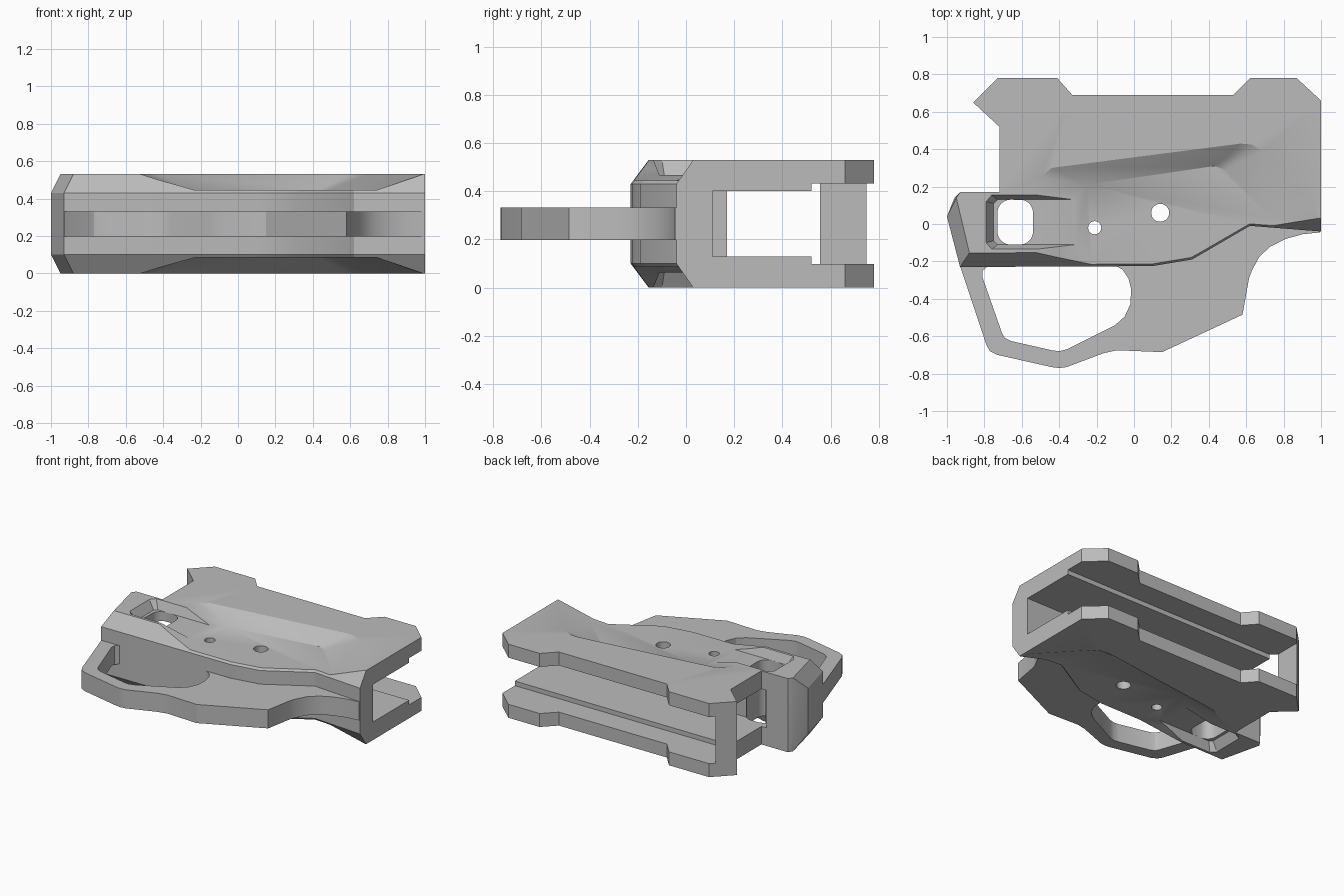
import bpy, bmesh

cube = bpy.data.objects.get("Cube")
if cube:
    bpy.data.objects.remove(cube, do_unlink=True)

H = 0.53                      # overall thickness
MID = H / 2

grey = bpy.data.materials.new("plain_grey")
grey.use_nodes = True
grey.diffuse_color = (0.5, 0.5, 0.5, 1)
grey.node_tree.nodes["Principled BSDF"].inputs["Base Color"].default_value = (0.5, 0.5, 0.5, 1)


def add_object(name, bm):
    bmesh.ops.recalc_face_normals(bm, faces=bm.faces)
    mesh = bpy.data.meshes.new(name)
    bm.to_mesh(mesh)
    bm.free()
    mesh.materials.append(grey)
    obj = bpy.data.objects.new(name, mesh)
    bpy.context.collection.objects.link(obj)
    return obj


def loft(name, layers):
    """Stack matching outlines, given as (outline, z), into a closed solid."""
    bm = bmesh.new()
    rings = [[bm.verts.new((x, y, z)) for x, y in pts] for pts, z in layers]
    n = len(rings[0])
    for low, high in zip(rings, rings[1:]):
        for i in range(n):
            j = (i + 1) % n
            bm.faces.new((low[i], low[j], high[j], high[i]))
    bm.faces.new(rings[0][::-1])
    bm.faces.new(rings[-1])
    return add_object(name, bm)


def hull(name, layers, mirrored):
    """Convex solid around the layers, optionally flipped to the underside."""
    bm = bmesh.new()
    for pts, z in layers:
        for x, y in pts:
            bm.verts.new((x, y, H - z if mirrored else z))
    res = bmesh.ops.convex_hull(bm, input=bm.verts)
    bmesh.ops.delete(bm, geom=[v for v in res["geom_interior"] if isinstance(v, bmesh.types.BMVert)],
                     context='VERTS')
    bmesh.ops.dissolve_limit(bm, angle_limit=0.01, verts=bm.verts, edges=bm.edges)
    return add_object(name, bm)


def box(name, x0, x1, y0, y1, z0, z1):
    return loft(name, [([(x0, y0), (x1, y0), (x1, y1), (x0, y1)], z) for z in (z0, z1)])


def rounded_slot(name, cx, cy, sx, sy, r):
    """Vertical through-cutter with rounded corners (a cylinder when r fills it)."""
    bm = bmesh.new()
    bmesh.ops.create_circle(bm, cap_ends=True, segments=32, radius=r)
    for v in bm.verts:
        v.co.x += cx + (sx if v.co.x > 0 else -sx)
        v.co.y += cy + (sy if v.co.y > 0 else -sy)
        v.co.z = -0.1
    ext = bmesh.ops.extrude_face_region(bm, geom=bm.faces[:])
    bmesh.ops.translate(bm, vec=(0, 0, H + 0.2),
                        verts=[g for g in ext["geom"] if isinstance(g, bmesh.types.BMVert)])
    return add_object(name, bm)


def cut(target, cutter):
    bpy.context.view_layer.objects.active = target
    mod = target.modifiers.new("cut", 'BOOLEAN')
    mod.operation = 'DIFFERENCE'
    mod.solver = 'EXACT'
    mod.object = cutter
    bpy.ops.object.modifier_apply(modifier=mod.name)
    bpy.data.objects.remove(cutter, do_unlink=True)


def smooth(obj):
    bpy.ops.object.select_all(action='DESELECT')
    obj.select_set(True)
    bpy.context.view_layer.objects.active = obj
    bpy.ops.object.shade_smooth_by_angle(angle=0.4)


# Main body: straight rear outline shared by all layers, chamfered front and left edges
rear = [(1, 0.66), (0.87, 0.78), (0.62, 0.78), (0.53, 0.69), (-0.33, 0.69), (-0.41, 0.78),
        (-0.73, 0.78), (-0.86, 0.65), (-0.72, 0.52), (-0.72, 0.17), (-0.93, 0.17)]
wide = rear + [(-0.96, 0.14), (-1, 0.04), (-0.93, -0.23), (0.1, -0.225), (0.31, -0.19),
               (0.62, -0.01), (1, -0.04)]
narrow = rear + [(-0.94, 0.155), (-0.95, 0.14), (-0.88, -0.155), (0.08, -0.15), (0.28, -0.115),
                 (0.61, 0.065), (1, 0.03)]
body = loft("main_body", [(narrow, 0), (wide, 0.1), (wide, 0.43), (narrow, H)])

# Rear channel with a wider mouth, closed by a web at the left end
cut(body, box("channel_cutter", -0.76, 1.2, 0.11, 1, 0.13, 0.40))
cut(body, box("mouth_cutter", -0.76, 1.2, 0.52, 1, 0.097, 0.433))

# Sunken side panels and shallow pockets on both faces
panel_floor = [(-0.22, -0.4), (-0.25, 0.21), (0.43, 0.31), (0.49, 0.29), (0.74, 0.03), (0.75, -0.4)]
panel_rim = [(-0.52, -0.4), (-0.52, 0.2), (-0.5, 0.25), (-0.44, 0.30), (0.57, 0.43), (0.63, 0.425),
             (0.69, 0.39), (0.96, 0.1), (0.99, 0.03), (0.99, -0.4)]
pocket_floor = [(-0.75, -0.09), (-0.73, -0.11), (-0.2, -0.11), (-0.2, 0.13), (-0.73, 0.13), (-0.75, 0.11)]
pocket_rim = [(-0.79, -0.1), (-0.76, -0.135), (-0.2, -0.135), (-0.2, 0.155), (-0.76, 0.155), (-0.79, 0.12)]
for flip in (False, True):
    cut(body, hull("panel_cutter", [(panel_floor, 0.445), (panel_rim, H), (panel_rim, 0.6)], flip))
    cut(body, hull("pocket_cutter", [(pocket_floor, 0.467), (pocket_rim, H), (pocket_rim, 0.6)], flip))

# Through openings: rounded window and two pin holes
cut(body, rounded_slot("window_cutter", -0.635, 0.01, 0.025, 0.05, 0.07))
cut(body, rounded_slot("small_pin_cutter", -0.21, -0.02, 0, 0, 0.035))
cut(body, rounded_slot("large_pin_cutter", 0.14, 0.06, 0, 0, 0.048))
smooth(body)

# Thin lower guard with a large finger opening
guard_outline = [(0.995, 0.02), (0.995, -0.045), (0.9, -0.055), (0.81, -0.08), (0.73, -0.12),
                 (0.67, -0.175), (0.63, -0.25), (0.615, -0.29), (0.58, -0.485), (0.15, -0.685),
                 (-0.09, -0.675), (-0.16, -0.69), (-0.36, -0.765), (-0.4, -0.77), (-0.44, -0.765),
                 (-0.73, -0.7), (-0.77, -0.68), (-0.79, -0.645), (-0.93, -0.225), (-0.88, -0.18),
                 (0.1, -0.17), (0.31, -0.14), (0.62, 0.03)]
opening = [(-0.81, -0.285), (-0.81, -0.25), (-0.78, -0.225), (-0.1, -0.222), (-0.06, -0.245),
           (-0.03, -0.29), (-0.015, -0.35), (-0.02, -0.43), (-0.05, -0.495), (-0.1, -0.54),
           (-0.15, -0.565), (-0.36, -0.67), (-0.4, -0.68), (-0.44, -0.675), (-0.66, -0.625),
           (-0.69, -0.61), (-0.705, -0.585)]
guard = loft("lower_guard", [(guard_outline, MID - 0.067), (guard_outline, MID + 0.067)])
cut(guard, loft("opening_cutter", [(opening, 0), (opening, H)]))
smooth(guard)
